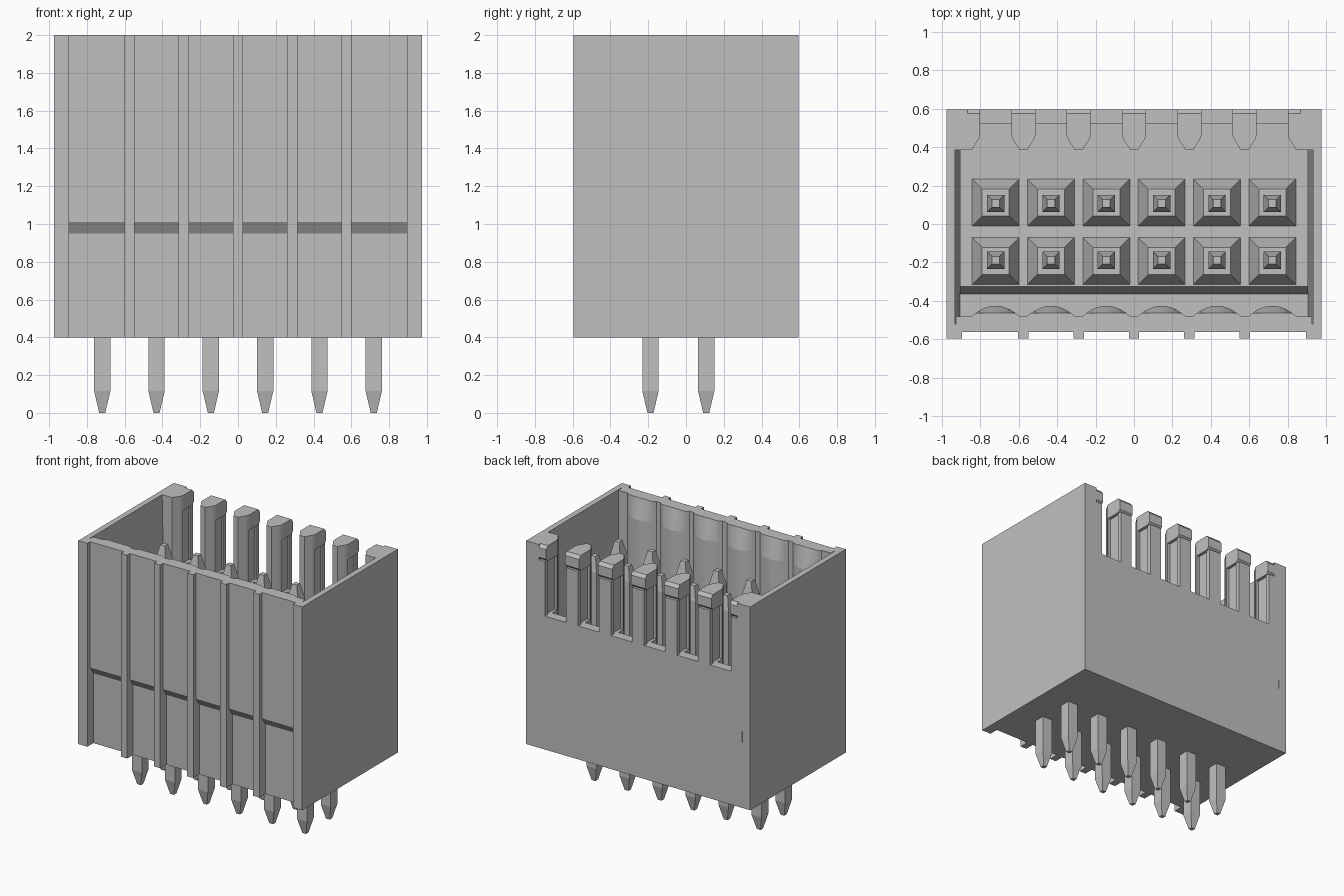
import bpy, bmesh, math

cube = bpy.data.objects.get("Cube")
if cube:
    bpy.data.objects.remove(cube, do_unlink=True)

COLOR = (0.53, 0.53, 0.53, 1)
grey = bpy.data.materials.new("light_grey")
grey.use_nodes = True
grey.diffuse_color = COLOR
grey.node_tree.nodes["Principled BSDF"].inputs["Base Color"].default_value = COLOR


def loft(name, rings):
    """Join matching rings of points into a capped solid."""
    bm = bmesh.new()
    loops = [[bm.verts.new(p) for p in ring] for ring in rings]
    n = len(loops[0])
    for a, b in zip(loops, loops[1:]):
        for i in range(n):
            j = (i + 1) % n
            bm.faces.new((a[i], a[j], b[j], b[i]))
    bm.faces.new(loops[0])
    bm.faces.new(loops[-1])
    bmesh.ops.recalc_face_normals(bm, faces=bm.faces)
    mesh = bpy.data.meshes.new(name)
    bm.to_mesh(mesh)
    bm.free()
    mesh.materials.append(grey)
    obj = bpy.data.objects.new(name, mesh)
    bpy.context.collection.objects.link(obj)
    return obj


def prism_z(name, pts, z0, z1):
    return loft(name, [[(x, y, z) for x, y in pts] for z in (z0, z1)])


def prism_x(name, pts, x0, x1):
    return loft(name, [[(x, y, z) for y, z in pts] for x in (x0, x1)])


def box(name, x0, x1, y0, y1, z0, z1):
    return prism_z(name, [(x0, y0), (x1, y0), (x1, y1), (x0, y1)], z0, z1)


def square_stack(name, cx, cy, levels):
    """Square column from (half width, height) levels."""
    return loft(name, [[(cx + sx * h, cy + sy * h, z) for sx, sy in
                        ((-1, -1), (1, -1), (1, 1), (-1, 1))] for h, z in levels])


PITCH = 0.2875
PIN_X = [(i - 2.5) * PITCH for i in range(6)]
FLOOR, DITCH, TOP = 1.0, 0.85, 2.0

# Base block with a lower ditch behind the front wall
prism_x("base_block", [(-0.52, 0.4), (0.595, 0.4), (0.595, FLOOR), (-0.325, FLOOR),
                       (-0.365, DITCH), (-0.52, DITCH)], -0.905, 0.905)

# Drafted side walls
for name, s in (("left_wall", 1), ("right_wall", -1)):
    section = [(0.975, 0.4), (0.975, TOP), (0.93, TOP), (0.905, DITCH), (0.905, 0.4)]
    loft(name, [[(s * x, y, z) for x, z in section] for y in (-0.52, 0.595)])

# Front wall: convex bulges inside, chamfered towards the rim
inner = [(-0.925, -0.48)]
for cx in PIN_X:
    for k in range(13):
        t = -1 + k / 6
        inner.append((cx + t * 0.125, -0.48 + 0.055 * (1 - t * t)))
inner.append((0.925, -0.48))
outline = [(0.925, -0.52), (-0.925, -0.52)] + inner
rim = [(x, min(y, -0.462)) for x, y in outline]
loft("front_wall", [[(x, y, DITCH) for x, y in outline],
                    [(x, y, 1.84) for x, y in outline],
                    [(x, y, TOP) for x, y in rim]])

# Front ribs and the raised panels between them
ribs = [(-0.975, -0.895)]
ribs += [((i - 2) * PITCH - 0.027, (i - 2) * PITCH + 0.027) for i in range(5)]
ribs += [(0.895, 0.975)]
for x0, x1 in ribs:
    box("front_rib", x0, x1, -0.595, -0.52, 0.4, TOP)
for (_, x0), (x1, _) in zip(ribs, ribs[1:]):
    prism_x("front_panel", [(-0.52, 0.95), (-0.52, TOP), (-0.56, TOP), (-0.56, 1.01)], x0, x1)

# Back wall below the slots
box("back_wall", -0.912, 0.912, 0.52, 0.595, FLOOR, 1.45)

# Back posts: tapered nose, recessed web, rear flange and hooked cap
for i in range(7):
    cx = (i - 3) * PITCH
    prism_z("post_nose", [(cx - 0.062, 0.46), (cx - 0.055, 0.44), (cx - 0.02, 0.385),
                          (cx + 0.02, 0.385), (cx + 0.055, 0.44), (cx + 0.062, 0.46)],
            FLOOR, TOP)
    box("post_foot", cx - 0.062, cx + 0.062, 0.46, 0.52, FLOOR, 1.45)
    box("post_web", cx - 0.038, cx + 0.038, 0.46, 0.56, 1.45, 1.88)
    box("post_flange", cx - 0.052, cx + 0.052, 0.56, 0.595, 1.45, 1.88)
    prism_x("post_cap", [(0.46, 1.88), (0.575, 1.88), (0.595, 1.90), (0.595, 1.975),
                         (0.575, TOP), (0.46, TOP)], cx - 0.062, cx + 0.062)
for s in (-1, 1):
    a, b = sorted((s * 0.865, s * 0.935))
    box("corner_block", a, b, 0.385, 0.595, FLOOR, TOP)

# Contact pins, with a tapered pedestal inside the cavity
for py in (-0.188, 0.107):
    for px in PIN_X:
        square_stack("pin_pedestal", px, py + 0.004 * (1 if py > 0 else -1),
                     [(0.122, FLOOR), (0.07, 1.12)])
        square_stack("upper_pin", px, py, [(0.045, 1.1), (0.045, 1.66), (0.02, 1.77)])
        square_stack("solder_pin", px, py, [(0.016, 0), (0.043, 0.115), (0.043, 0.41)])
